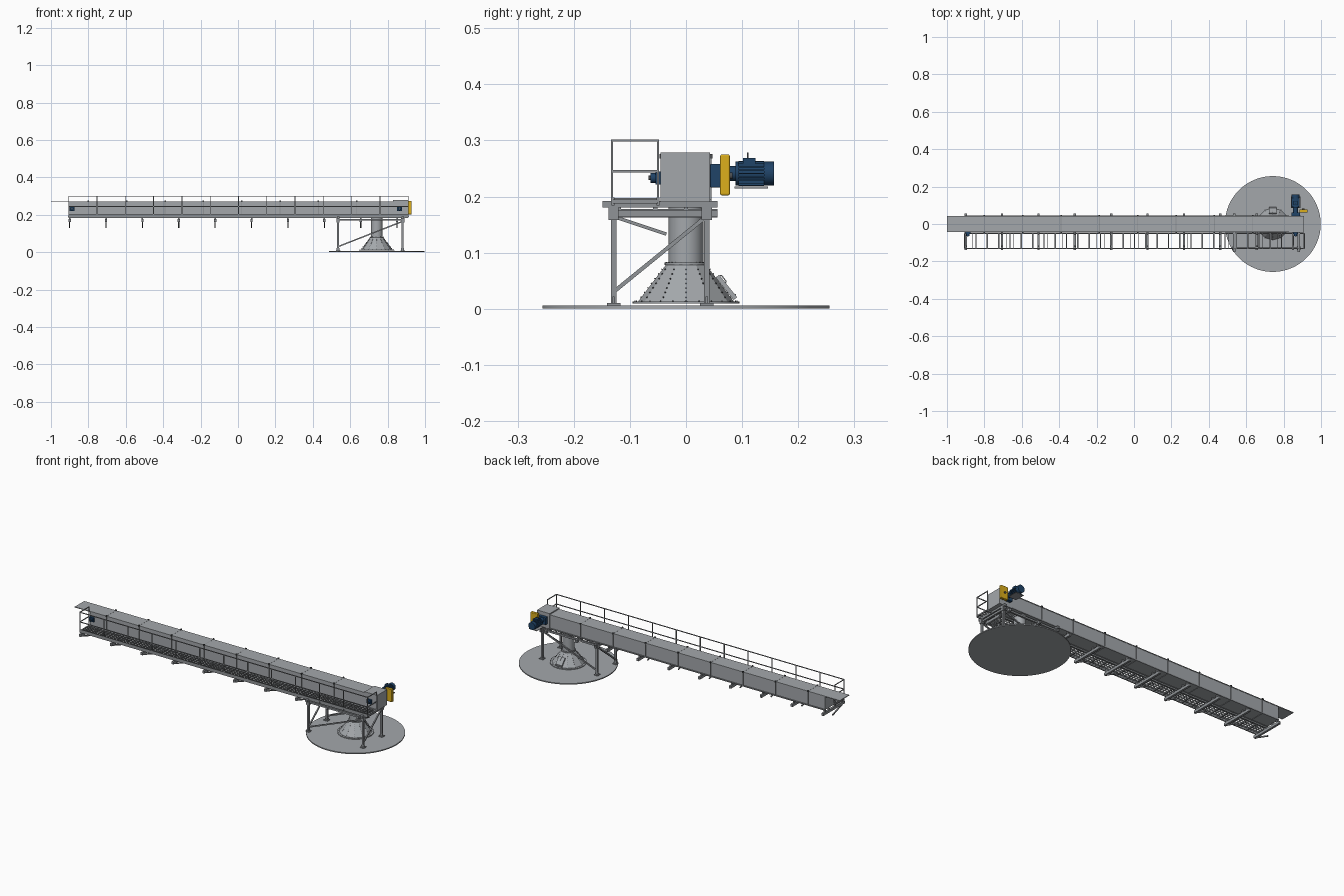
import bpy, bmesh, math
from mathutils import Vector, Matrix

cube = bpy.data.objects.get("Cube")
if cube:
    bpy.data.objects.remove(cube, do_unlink=True)


def material(name, rgb):
    m = bpy.data.materials.new(name)
    m.use_nodes = True
    m.diffuse_color = (*rgb, 1)
    m.node_tree.nodes["Principled BSDF"].inputs["Base Color"].default_value = (*rgb, 1)
    return m


GREY = material("painted steel grey", (0.37, 0.39, 0.41))
MID = material("frame grey", (0.28, 0.295, 0.31))
DARK = material("dark steel", (0.07, 0.075, 0.08))
BLUE = material("motor blue", (0.014, 0.056, 0.135))
YELLOW = material("guard yellow", (0.72, 0.43, 0.012))


class Part:
    """Collects simple solids into one named mesh object."""

    def __init__(self, name, mat, smooth=False):
        self.name, self.mat, self.smooth = name, mat, smooth
        self.bm = bmesh.new()

    def box(self, lo, hi):
        lo, hi = Vector(lo), Vector(hi)
        m = Matrix.Translation((lo + hi) / 2) @ Matrix.Diagonal((*(hi - lo), 1))
        bmesh.ops.create_cube(self.bm, size=1, matrix=m)
        return self

    def bar(self, a, b, w, h=None):
        a, b = Vector(a), Vector(b)
        d = b - a
        rot = d.to_track_quat('Z', 'Y').to_matrix().to_4x4()
        m = Matrix.Translation((a + b) / 2) @ rot @ Matrix.Diagonal((w, h or w, d.length, 1))
        bmesh.ops.create_cube(self.bm, size=1, matrix=m)
        return self

    def cone(self, a, b, r1, r2=None, n=32):
        a, b = Vector(a), Vector(b)
        d = b - a
        m = Matrix.Translation((a + b) / 2) @ d.to_track_quat('Z', 'Y').to_matrix().to_4x4()
        bmesh.ops.create_cone(self.bm, cap_ends=True, segments=n, radius1=r1,
                              radius2=r1 if r2 is None else r2, depth=d.length, matrix=m)
        return self

    def done(self, bevel=0):
        me = bpy.data.meshes.new(self.name)
        self.bm.to_mesh(me)
        self.bm.free()
        me.materials.append(self.mat)
        ob = bpy.data.objects.new(self.name, me)
        bpy.context.collection.objects.link(ob)
        if bevel:
            mod = ob.modifiers.new("Bevel", 'BEVEL')
            mod.width, mod.segments = bevel, 3
        if self.smooth:
            bpy.ops.object.select_all(action='DESELECT')
            ob.select_set(True)
            bpy.context.view_layer.objects.active = ob
            bpy.ops.object.shade_smooth_by_angle(angle=math.radians(35))
        return ob


TAIL, HEAD = -0.905, 0.91
BACK, FRONT = 0.043, -0.043
CX = 0.742

# Conveyor trough, long lid and raised head box
Part("trough", GREY).box((TAIL, FRONT + .002, .192), (.84, BACK - .002, .268)).done()
Part("lid", GREY).box((-1, FRONT, .268), (.84, BACK, .272)).done()
Part("head_box", GREY).box((.83, -.045, .19), (HEAD, BACK, .278)).done()

# Bolted joints between trough sections, with lugs at the lid edges
flange = Part("joint_flanges", MID)
lugs = Part("lid_lugs", DARK)
for i in range(8):
    x = -.8 + .205 * i
    flange.box((x - .002, FRONT - .002, .19), (x + .002, BACK + .002, .2725))
    for y in (FRONT, BACK):
        lugs.box((x - .004, y - .004, .268), (x + .004, y + .004, .276))
flange.done()
lugs.done()
edges = Part("trough_edge_angles", MID)
for y in (FRONT, BACK):
    edges.box((TAIL, y - .002, .19), (.83, y + .002, .196))
edges.done()

# Box-section cross beams below the trough with slanted brackets
beams = Part("cross_beams", MID)
brackets = Part("beam_brackets", MID)
for i in range(10):
    x = -.9 + .1945 * i
    beams.box((x - .006, -.138, .163), (x + .006, .056, .178))
    brackets.bar((x, -.125, .163), (x, -.035, .133), .006)
    for y in (-.12, -.055, 0, .035):
        brackets.box((x - .004, y - .004, .176), (x + .004, y + .004, .192))
beams.done()
brackets.done()

# Walkway: stringers, rungs and a thin upright-bar grating
walk = Part("walkway_frame", MID)
for y in (-.13, -.05):
    walk.box((TAIL, y - .003, .184), (HEAD, y + .003, .198))
rungs = 30
for i in range(rungs + 1):
    x = TAIL + (HEAD - TAIL) / rungs * i
    walk.bar((x, -.13, .191), (x, -.05, .191), .007)
walk.done()
grating = Part("walkway_grating", MID)
for i in range(1, 5):
    y = -.13 + .016 * i
    grating.box((TAIL, y - .0003, .189), (HEAD, y + .0003, .197))
for i in range(1, 90):
    x = TAIL + (HEAD - TAIL) / 90 * i
    grating.box((x - .0003, -.13, .189), (x + .0003, -.05, .197))
grating.done()

# Guard rail with closed ends
rail = Part("guard_rail", MID)
for i in range(13):
    x = TAIL + (HEAD - TAIL) / 12 * i
    rail.bar((x, -.132, .185), (x, -.132, .302), .004)
for z in (.3, .245):
    rail.bar((TAIL, -.132, z), (HEAD, -.132, z), .004)
    for x in (TAIL, HEAD):
        rail.bar((x, -.132, z), (x, -.05, z), .004)
for x in (TAIL, HEAD):
    rail.bar((x, -.05, .19), (x, -.05, .302), .004)
rail.box((TAIL, -.134, .196), (HEAD, -.132, .204))
rail.done()

# Support trestle
XL, XR, YF, YB = .535, .88, -.129, .037
legs = Part("support_legs", MID)
feet = Part("leg_feet", MID)
for x in (XL, XR):
    for y in (YF, YB):
        legs.box((x - .005, y - .005, .006), (x + .005, y + .005, .18))
        feet.box((x - .012, y - .012, .006), (x + .012, y + .012, .01))
        feet.box((x - .008, y - .002, .01), (x + .008, y + .002, .022))
        feet.box((x - .009, y - .009, .158), (x + .009, y + .009, .182))
legs.done()
feet.done()
trestle = Part("trestle_beams", MID)
for x in (XL, XR):
    trestle.box((x - .007, -.149, .18), (x + .007, .056, .192))
    trestle.box((x - .005, YF, .164), (x + .005, .056, .175))
    trestle.bar((x, YF, .03), (x, YB, .165), .007)
for y in (YF, YB):
    trestle.bar((XL, y, .03), (XR, y, .165), .007)
    trestle.bar((XL, y, .174), (XR, y, .174), .01)
trestle.done()

# Round floor plate
Part("floor_plate", GREY, True).cone((CX, 0, 0), (CX, 0, .006), .256, n=96).done()

# Discharge spout: pipe and faceted hood
Part("spout_pipe", GREY, True).cone((CX, 0, .08), (CX, 0, .192), .031).done()
SIDES, R1, R2, Z1, Z2 = 12, .086, .036, .012, .078
Part("spout_hood", GREY).cone((CX, 0, Z1), (CX, 0, Z2), R1, R2, SIDES).done()
rings = Part("spout_flanges", GREY, True)
rings.cone((CX, 0, .009), (CX, 0, .013), .095, n=48)
rings.cone((CX, 0, .078), (CX, 0, .082), .038)
rings.cone((CX, 0, .183), (CX, 0, .19), .035).done()
bolts = Part("spout_bolts", DARK)


def polar(angle, r, z):
    return Vector((CX + r * math.cos(angle), r * math.sin(angle), z))


for k in range(SIDES):
    a = math.tau * k / SIDES
    for j in range(1, 8):
        t = j / 8
        p = polar(a, R1 + (R2 - R1) * t, Z1 + (Z2 - Z1) * t)
        bolts.bar(p, p + polar(a, .0015, .001) - Vector((CX, 0, 0)), .002)
    for da in (0, math.pi / SIDES):
        bolts.bar(polar(a + da, .091, .013), polar(a + da, .091, .015), .002)
        bolts.bar(polar(a + da, .0355, .082), polar(a + da, .0355, .0835), .002)
bolts.done()

# Inspection hatch on the hood's back slope
hatch = Part("hatch_door", GREY)
hatch.bar((CX, .088, .018), (CX, .056, .058), .04, .008).done()
handle = Part("hatch_handle", MID)
pts = [(CX, .066, .044), (CX, .072, .048), (CX, .063, .06), (CX, .056, .056)]
for p, q in zip(pts, pts[1:]):
    handle.bar(p, q, .002)
handle.bar((CX - .02, .088, .025), (CX + .02, .088, .025), .003)
handle.done()

# Gearbox, chain guard and motor at the head shaft
MX, MZ = .864, .241
gear = Part("gearbox", BLUE, True)
gear.box((MX - .022, BACK, .216), (MX + .024, .062, .258))
gear.cone((MX, .06, MZ), (MX, .09, MZ), .013).done(.002)
Part("chain_guard", YELLOW).box((.884, .061, .202), (.928, .078, .275)).done(.003)
Part("guard_shaft", DARK, True).cone((.905, .078, .237), (.905, .083, .237), .006).done()
motor = Part("motor_body", BLUE, True)
motor.cone((MX, .089, MZ), (MX, .145, MZ), .018)
motor.cone((MX, .139, MZ), (MX, .157, MZ), .021)
motor.cone((MX, .088, MZ), (MX, .094, MZ), .0215)
motor.box((MX - .011, .102, .256), (MX + .011, .124, .269)).done()
fins = Part("motor_fins", BLUE)
for k in range(20):
    a = math.tau * k / 20
    d = Vector((math.cos(a), 0, math.sin(a)))
    c = Vector((MX, 0, MZ)) + d * .0195
    fins.bar(c + Vector((0, .094, 0)), c + Vector((0, .139, 0)), .002 + .003 * abs(d.x), .002 + .003 * abs(d.z))
fins.done()
Part("motor_eye_bolt", DARK).bar((MX, .11, .268), (MX, .11, .278), .002).done()
Part("motor_base", MID).box((MX - .025, .086, .2145), (MX + .025, .146, .2175)).done()

# Shaft bearings on the front side
bearings = Part("shaft_bearings", BLUE, True)
shafts = Part("shaft_ends", DARK, True)
for x in (-.888, MX):
    bearings.box((x - .014, -.054, .221), (x + .014, -.043, .245))
    bearings.cone((x, -.052, .233), (x, -.063, .233), .009)
    shafts.cone((x, -.06, .233), (x, -.067, .233), .004)
bearings.done()
shafts.done()
